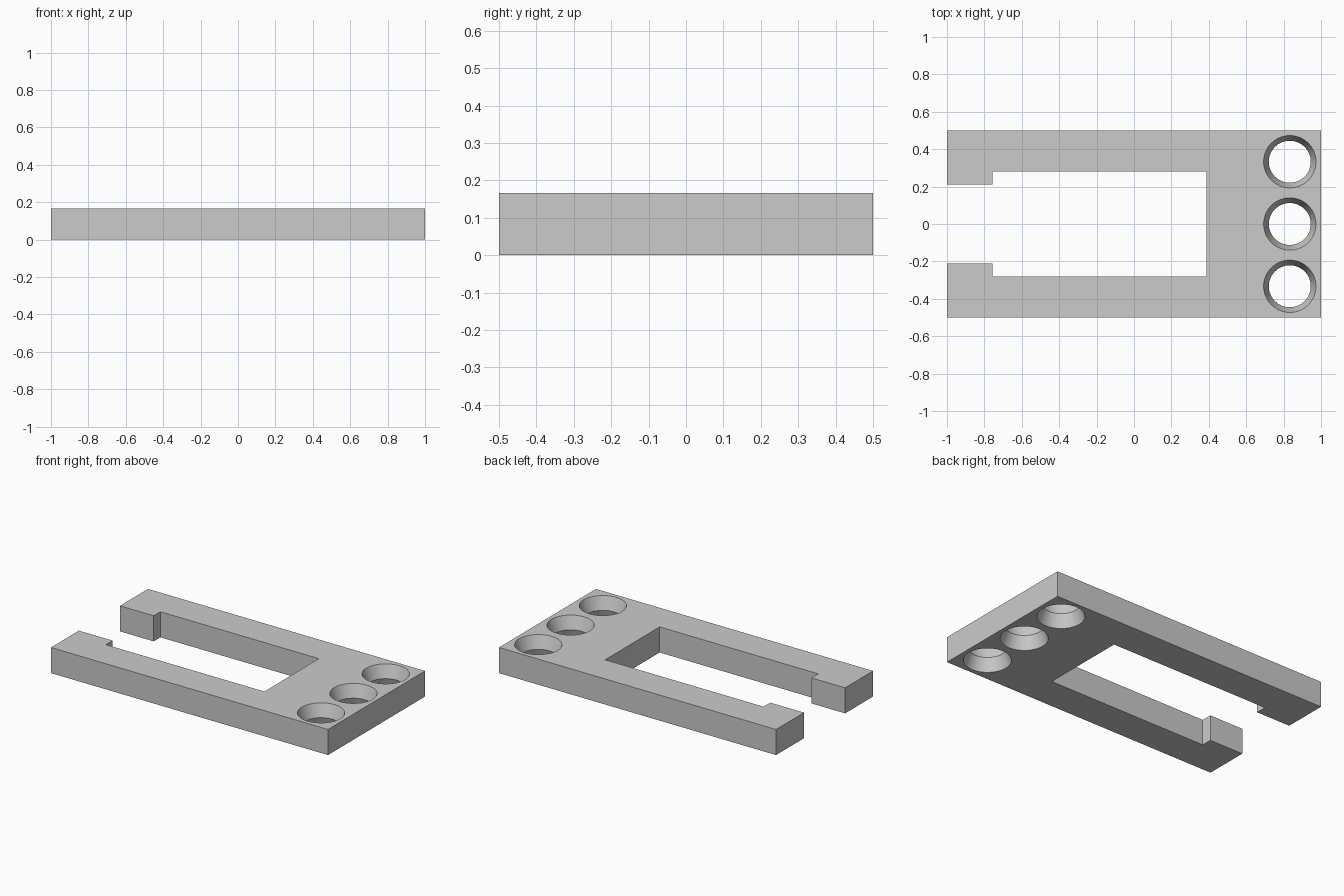
import bpy
import bmesh
import math

THICK = 0.167
HOLE_X, HOLE_STEP = 0.833, 0.333
RIM, WAIST = 0.14, 0.112
OVER = 0.02  # how far the cutters poke out of the plate

cube = bpy.data.objects.get("Cube")
if cube:
    bpy.data.objects.remove(cube, do_unlink=True)

grey = bpy.data.materials.new("plain grey")
grey.use_nodes = True
colour = (0.6, 0.6, 0.6, 1)
grey.diffuse_color = colour
grey.node_tree.nodes["Principled BSDF"].inputs["Base Color"].default_value = colour


def make_object(name, bm):
    bmesh.ops.recalc_face_normals(bm, faces=bm.faces)
    mesh = bpy.data.meshes.new(name)
    bm.to_mesh(mesh)
    bm.free()
    mesh.materials.append(grey)
    obj = bpy.data.objects.new(name, mesh)
    bpy.context.collection.objects.link(obj)
    return obj


# Forked plate: half outline mirrored across y, then extruded
half = [(1, 0.5), (-1, 0.5), (-1, 0.212), (-0.757, 0.212),
        (-0.757, 0.281), (0.387, 0.281)]
outline = half + [(x, -y) for x, y in reversed(half)]
bm = bmesh.new()
base = bm.faces.new([bm.verts.new((x, y, 0)) for x, y in outline])
top = bmesh.ops.extrude_face_region(bm, geom=[base])["geom"]
bmesh.ops.translate(bm, vec=(0, 0, THICK),
                    verts=[v for v in top if isinstance(v, bmesh.types.BMVert)])
plate = make_object("forked_plate", bm)

# Hourglass cutters: holes flare from a waist to both faces
bm = bmesh.new()
mid = THICK / 2
wide = RIM + (RIM - WAIST) * OVER / mid
count = 64
for i in (-1, 0, 1):
    rings = []
    for z, r in ((-OVER, wide), (mid, WAIST), (THICK + OVER, wide)):
        rings.append([bm.verts.new((HOLE_X + r * math.cos(a), i * HOLE_STEP + r * math.sin(a), z))
                      for a in (math.tau * k / count for k in range(count))])
    # Neighbouring flares stay apart, so one cutter object serves all holes
    for low, high in zip(rings, rings[1:]):
        for k in range(count):
            n = (k + 1) % count
            bm.faces.new((low[k], low[n], high[n], high[k]))
    bm.faces.new(rings[0][::-1])
    bm.faces.new(rings[-1])
cutter = make_object("hole_cutter", bm)
cutter.hide_render = True

cut = plate.modifiers.new("holes", "BOOLEAN")
cut.operation = "DIFFERENCE"
cut.solver = "EXACT"
cut.object = cutter

# Apply the cut, drop the cutter, and smooth the hole walls
bpy.ops.object.select_all(action="DESELECT")
plate.select_set(True)
bpy.context.view_layer.objects.active = plate
bpy.ops.object.modifier_apply(modifier=cut.name)
bpy.data.objects.remove(cutter, do_unlink=True)
bpy.ops.object.shade_smooth_by_angle(angle=math.radians(15))
